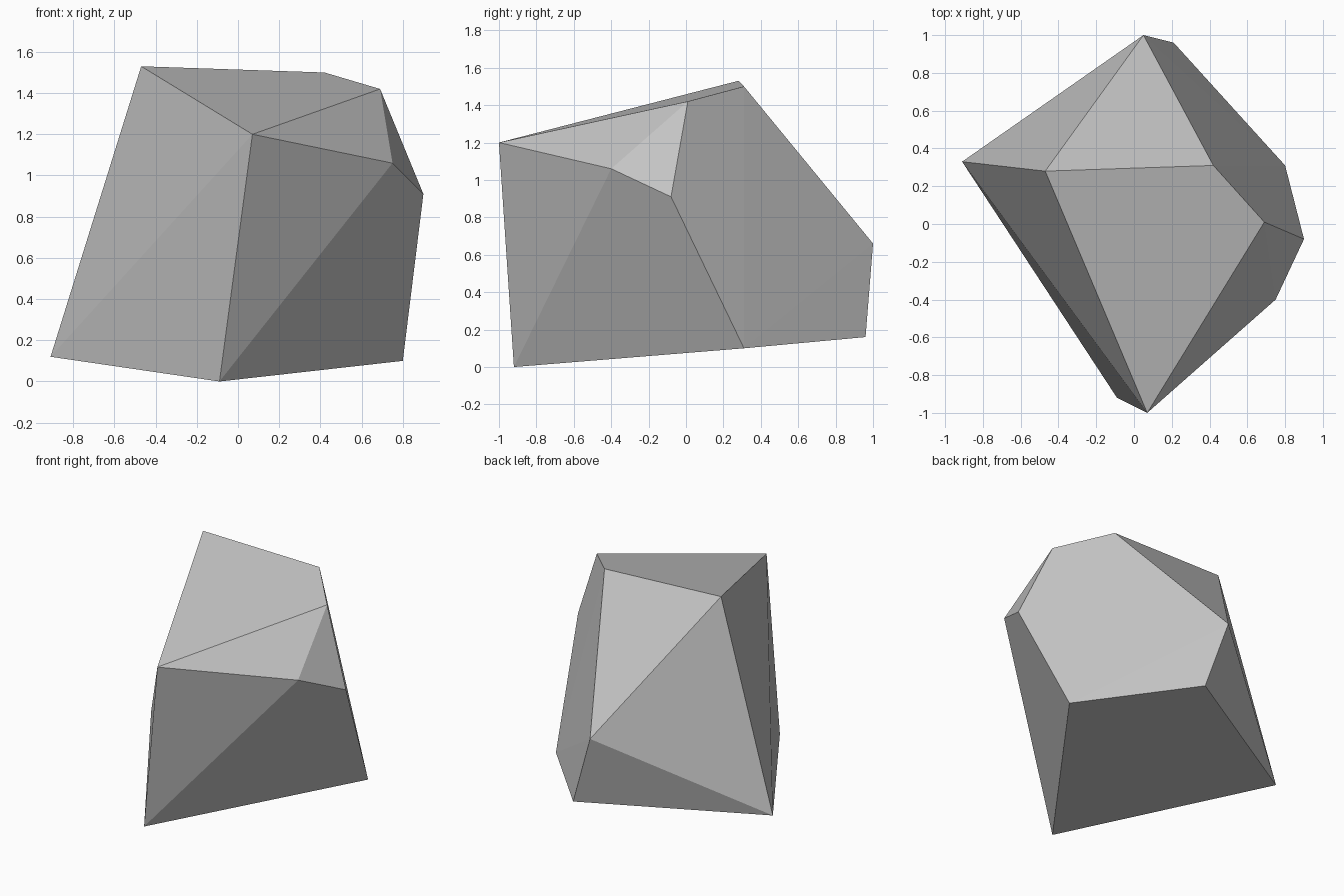
import bpy
import bmesh

cube = bpy.data.objects.get("Cube")
if cube:
    bpy.data.objects.remove(cube, do_unlink=True)

# Flat stone grey
stone = bpy.data.materials.new("stone_grey")
stone.use_nodes = True
grey = (0.55, 0.55, 0.55, 1.0)
stone.diffuse_color = grey
stone.node_tree.nodes["Principled BSDF"].inputs["Base Color"].default_value = grey

# Corners of the chipped rock, grouped by height
base_corners = [(-0.09, -0.92, 0.0), (0.80, 0.31, 0.10), (0.21, 0.96, 0.16), (-0.91, 0.33, 0.12)]
side_corners = [(0.05, 1.0, 0.66), (0.90, -0.08, 0.91), (0.75, -0.40, 1.06)]
top_corners = [(0.07, -1.0, 1.20), (0.69, 0.01, 1.42), (0.42, 0.31, 1.50), (-0.47, 0.28, 1.53)]

# Wrap the corners in a faceted convex shell
bm = bmesh.new()
for corner in base_corners + side_corners + top_corners:
    bm.verts.new(corner)
bmesh.ops.convex_hull(bm, input=bm.verts[:])
# Merge the facets that lie in one plane
bmesh.ops.dissolve_limit(bm, angle_limit=0.015, verts=bm.verts[:], edges=bm.edges[:])
bmesh.ops.recalc_face_normals(bm, faces=bm.faces[:])

mesh = bpy.data.meshes.new("rock")
bm.to_mesh(mesh)
bm.free()
mesh.materials.append(stone)
rock = bpy.data.objects.new("rock", mesh)
bpy.context.collection.objects.link(rock)
